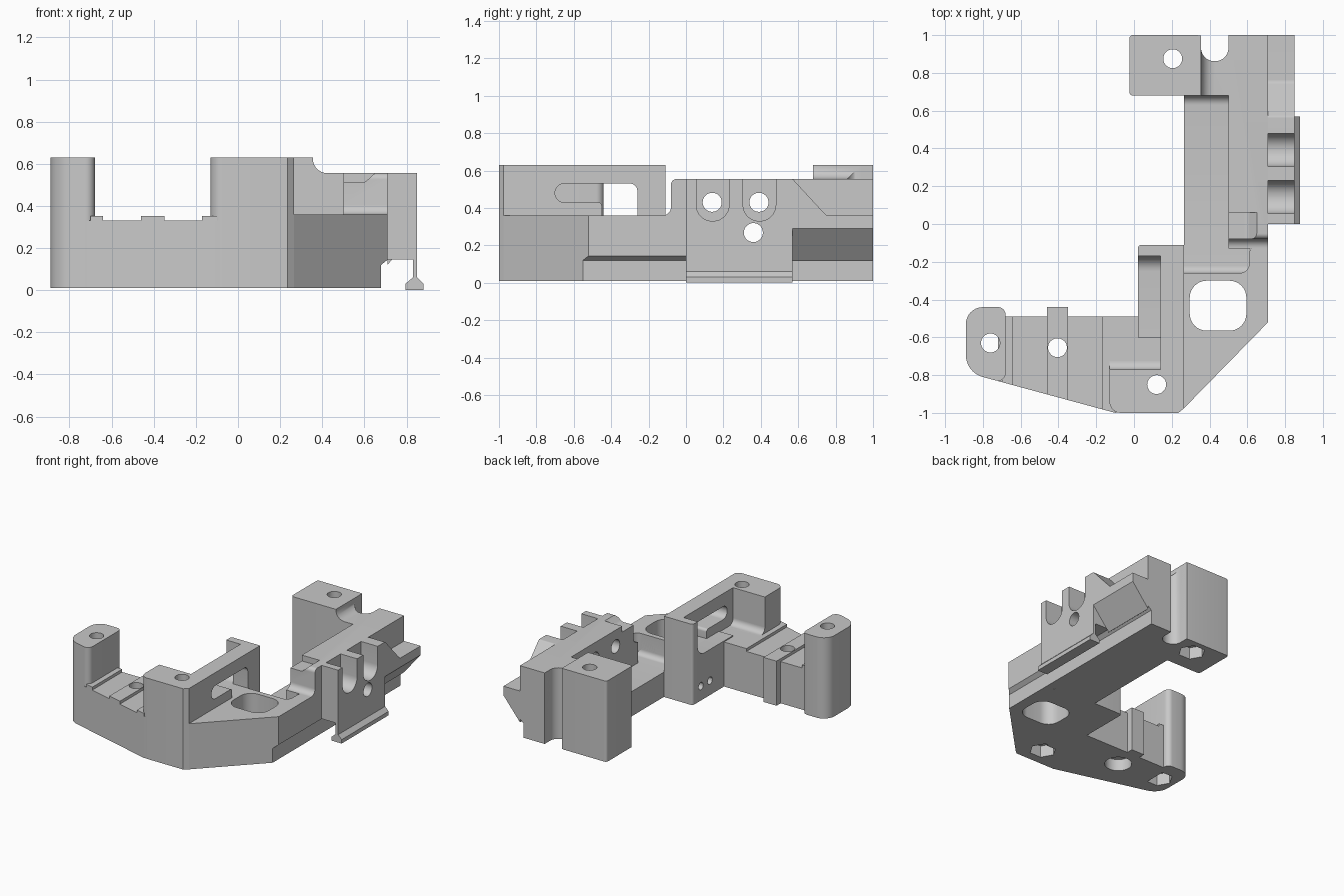
import bpy, bmesh, math
from mathutils import Vector

if "Cube" in bpy.data.objects:
    bpy.data.objects.remove(bpy.data.objects["Cube"])

grey = bpy.data.materials.new("plain grey")
grey.use_nodes = True
colour = (0.58, 0.58, 0.58, 1)
grey.diffuse_color = colour
grey.node_tree.nodes["Principled BSDF"].inputs["Base Color"].default_value = colour

BASE, TOP, DECK, TRAY, RAIL = 0.01, 0.63, 0.36, 0.2, 0.555


def rounded(points, steps=8):
    """Outline from (a, b) or (a, b, radius) corners."""
    out = []
    n = len(points)
    for i, p in enumerate(points):
        c = Vector((p[0], p[1], 0))
        if len(p) < 3:
            out.append(c)
            continue
        q, s = points[i - 1], points[(i + 1) % n]
        u = (Vector((q[0], q[1], 0)) - c).normalized()
        v = (Vector((s[0], s[1], 0)) - c).normalized()
        half = u.angle(v) / 2
        centre = c + (u + v).normalized() * p[2] / math.sin(half)
        reach = p[2] / math.tan(half)
        a = (c + u * reach - centre).normalized()
        b = (c + v * reach - centre).normalized()
        out += [centre + a.slerp(b, k / steps).normalized() * p[2] for k in range(steps + 1)]
    return out


def prism(name, points, low, high, axis="z"):
    """Extrude an outline; x takes (y, z), y takes (x, z), z takes (x, y)."""
    place = {"x": lambda p, h: (h, p.x, p.y),
             "y": lambda p, h: (p.x, h, p.y),
             "z": lambda p, h: (p.x, p.y, h)}[axis]
    bm = bmesh.new()
    outline = rounded(points)
    face = bm.faces.new([bm.verts.new(place(p, low)) for p in outline])
    shift = Vector(place(Vector((0, 0, 0)), high - low))
    # The starting face stays as the near cap, its copy becomes the far cap
    far = [bm.verts.new(v.co + shift) for v in face.verts]
    near = list(face.verts)
    bm.faces.new(far)
    for i in range(len(near)):
        bm.faces.new([near[i - 1], near[i], far[i], far[i - 1]])
    bmesh.ops.recalc_face_normals(bm, faces=bm.faces)
    mesh = bpy.data.meshes.new(name)
    bm.to_mesh(mesh)
    bm.free()
    mesh.materials.append(grey)
    ob = bpy.data.objects.new(name, mesh)
    bpy.context.collection.objects.link(ob)
    return ob


def box(name, x0, x1, y0, y1, z0, z1):
    return prism(name, [(x0, y0), (x1, y0), (x1, y1), (x0, y1)], z0, z1)


def disc(a, b, r, low, high, axis="z", sides=32):
    ring = [(a + r * math.cos(math.tau * i / sides), b + r * math.sin(math.tau * i / sides))
            for i in range(sides)]
    return prism("cutter", ring, low, high, axis)


def cut(parts, cutters):
    for part in parts:
        for c in cutters:
            mod = part.modifiers.new("cut", "BOOLEAN")
            mod.operation, mod.solver, mod.object = "DIFFERENCE", "EXACT", c
        bpy.context.view_layer.update()
        graph = bpy.context.evaluated_depsgraph_get()
        mesh = bpy.data.meshes.new_from_object(part.evaluated_get(graph))
        part.modifiers.clear()
        part.data = mesh
    for c in cutters:
        bpy.data.objects.remove(c)


def bolt(x, y, sides=6):
    """Screw hole with a nut pocket underneath."""
    return [disc(x, y, 0.05, -0.1, 0.8), disc(x, y, 0.095, -0.1, 0.1, sides=sides)]


def slant(x):
    """Front edge of the arm."""
    return -0.81 - (x + 0.8) * 0.271


# Arm with its end post and ribs
arm = prism("front_arm", [(-0.72, -0.49), (0.02, -0.49), (0.02, -0.99), (-0.1, slant(-0.1)),
                          (-0.72, slant(-0.72))], BASE, 0.33)
post = prism("end_post", [(-0.89, -0.44, 0.09), (-0.68, -0.44, 0.04), (-0.68, slant(-0.68), 0.04),
                          (-0.89, slant(-0.89), 0.12)], BASE, TOP)
ribs = [prism("arm_rib", [(x0, slant(x0)), (x1, slant(x1)), (x1, back), (x0, back)], BASE, 0.352)
        for x0, x1, back in ((-0.7, -0.64, -0.49), (-0.46, -0.35, -0.44), (-0.17, -0.1, -0.49))]
cut([post], bolt(-0.76, -0.63))
cut([arm, ribs[1]], bolt(-0.405, -0.655, 32))

# Corner block, windowed wall and the floor beside it
wall = prism("corner_wall", [(-0.13, -1, 0.06), (0.235, -1), (0.265, -0.975), (0.265, -0.11),
                             (0.02, -0.11, 0.02), (0.02, -0.17), (0.14, -0.17), (0.14, -0.77),
                             (-0.13, -0.77)], BASE, TOP)
window = prism("cutter", [(-0.26, DECK), (-0.26, 0.53, 0.04), (-0.7, 0.53, 0.049),
                          (-0.7, 0.43, 0.049), (-0.45, 0.43, 0.02), (-0.45, DECK)],
               0.1, 0.3, "x")
cut([wall], bolt(0.12, -0.85) + [window])
box("block_floor", -0.13, 0.141, -0.78, -0.49, BASE, 0.352)
floor = prism("wall_floor", [(-0.6, BASE), (-0.16, BASE), (-0.16, 0.46), (-0.17, 0.46),
                             (-0.17, DECK, 0.08), (-0.6, DECK)], 0.02, 0.141, "x")
cut([floor], [disc(y, 0.12, 0.028, -0.1, 0.11, "x", 20) for y in (-0.21, -0.32)])
prism("block_fillet", [(-0.78, 0.34), (-0.78, 0.4), (-0.77, 0.4), (-0.77, 0.352, 0.045),
                       (-0.7, 0.352), (-0.7, 0.34)], -0.13, 0.14, "x")

# Deck with its slanted front and rounded opening
deck = prism("deck", [(0.265, -0.975), (0.71, -0.52), (0.71, -0.1), (0.68, -0.1), (0.61, -0.13, 0.04),
                      (0.61, -0.26, 0.05), (0.265, -0.26)], BASE, DECK)
opening = [(0.295, -0.565), (0.595, -0.565), (0.595, -0.3), (0.295, -0.3)]
cut([deck], [prism("cutter", [(x, y, 0.09) for x, y in opening], -0.1, 0.5)])

# Sunken tray
prism("tray", [(-0.27, BASE), (-0.27, DECK), (-0.26, DECK), (-0.26, TRAY, 0.04),
               (0.68, TRAY, 0.05), (0.68, 0.3), (0.7, 0.3), (0.7, BASE)], 0.265, 0.611, "x")

# Long rail with its undercut lower edge
rail = prism("side_rail", [(-0.13, BASE), (1, BASE), (1, RAIL), (-0.08, RAIL, 0.03),
                           (-0.08, DECK, 0.045), (-0.13, DECK)], 0.5, 0.71, "x")
notch = prism("cutter", [(0.4, 0.51), (0.6, 0.51, 0.04), (0.65, RAIL), (0.65, 0.7), (0.4, 0.7)],
              -0.2, 0.06, "y")
undercut = prism("cutter", [(0.68, -0.1), (0.68, 0.12), (0.711, 0.145), (0.9, 0.145), (0.9, -0.1)],
                 -0.57, 1.1, "y")
cut([rail, deck], [notch, undercut])

# Side plate with two open channels and a wedge end
plate = prism("channel_plate", [(0, 0.12), (1, 0.12), (1, DECK), (0.75, DECK, 0.03), (0.57, RAIL, 0.02),
                                (0.48, RAIL), (0.48, 0.33, 0.085), (0.305, 0.33, 0.085), (0.305, RAIL),
                                (0.23, RAIL), (0.23, 0.33, 0.085), (0.055, 0.33, 0.085), (0.055, RAIL),
                                (0, RAIL)], 0.709, 0.85, "x")
wedge = prism("cutter", [(0.7, 0.1), (0.71, 0.12), (0.85, 0.29), (0.9, 0.29), (0.9, 0.1)],
              0.57, 1.1, "y")
cut([plate], [wedge, box("cutter", 0.6, 1, -0.1, 0.57, 0, 0.145)])
cut([plate, rail], [disc(y, z, 0.051, 0.4, 1, "x")
                    for y, z in ((0.14, 0.43), (0.39, 0.43), (0.36, 0.268))])
prism("plate_foot", [(0.83, 0.15), (0.83, 0.06), (0.795, 0.03), (0.795, 0), (0.88, 0), (0.88, 0.03),
                     (0.85, 0.06), (0.85, 0.15)], 0, 0.57, "y")

# Rear post joined to the rail by a grooved web
rear = prism("rear_post", [(-0.025, 0.68, 0.02), (0.355, 0.68), (0.355, 1, 0.02), (-0.025, 1, 0.02)],
             BASE, TOP)
cut([rear], bolt(0.205, 0.875))
web = prism("rear_web", [(0.34, BASE), (0.51, BASE), (0.51, RAIL), (0.355, RAIL, 0.07),
                         (0.355, TOP), (0.34, TOP)], 0.68, 0.999, "y")
groove = prism("cutter", [(0.355, 1.1), (0.355, 0.862, 0.07), (0.5, 0.862, 0.07), (0.5, 1.1)], -0.1, 0.8)
cut([web], [groove])

# Smooth curved surfaces, crisp edges
for ob in bpy.context.collection.objects:
    if ob.type == "MESH" and grey.name in ob.data.materials:
        ob.select_set(True)
        bpy.context.view_layer.objects.active = ob
bpy.ops.object.shade_smooth_by_angle(angle=math.radians(30))
